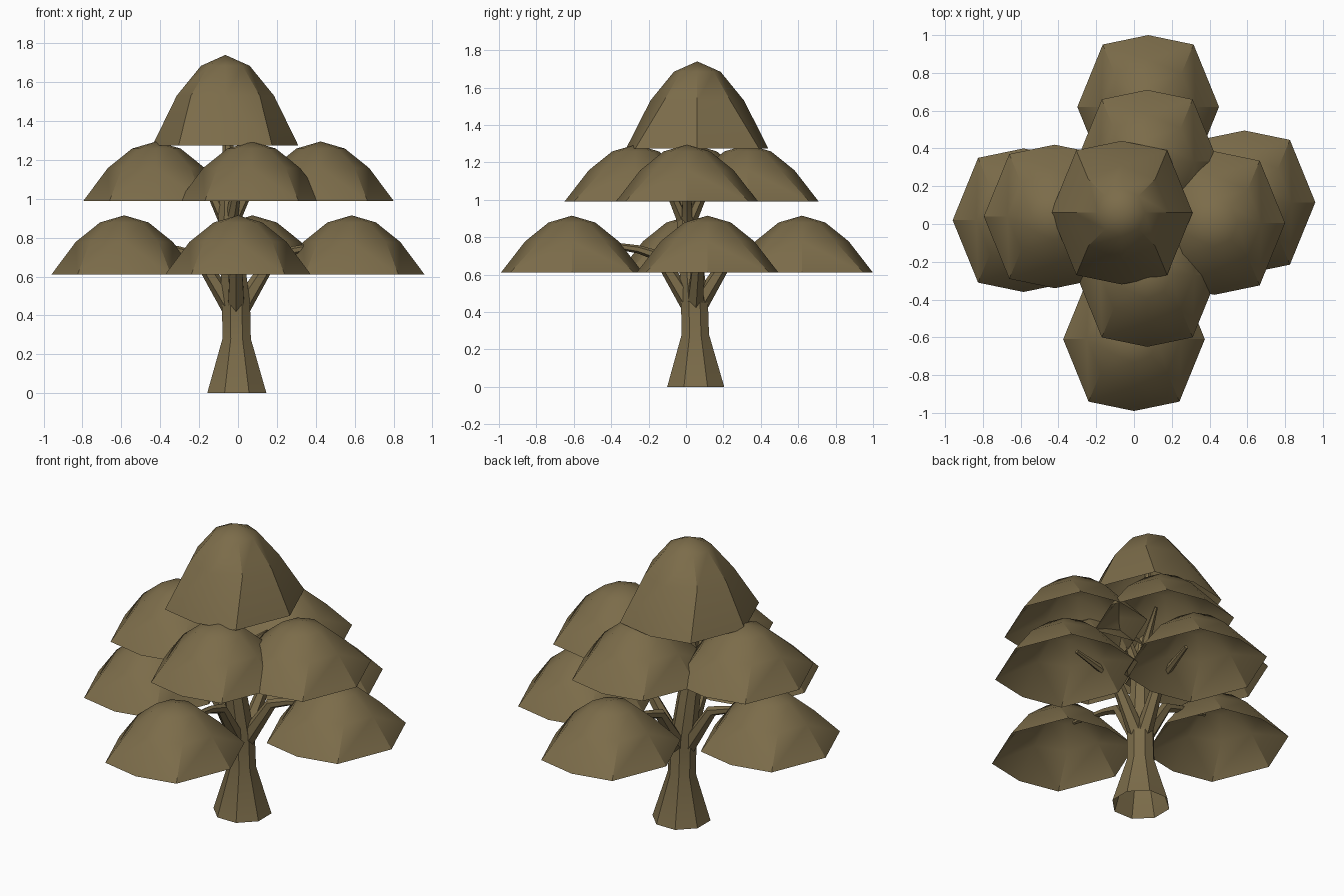
import bpy, bmesh, math
from mathutils import Vector

if "Cube" in bpy.data.objects:
    bpy.data.objects.remove(bpy.data.objects["Cube"])

bark = bpy.data.materials.new("olive brown")
bark.diffuse_color = (0.20, 0.15, 0.068, 1)
bark.use_nodes = True
bark.node_tree.nodes["Principled BSDF"].inputs["Base Color"].default_value = bark.diffuse_color


def finish(name, bm, angle):
    me = bpy.data.meshes.new(name)
    bm.to_mesh(me)
    bm.free()
    for p in me.polygons:
        p.use_smooth = True
    me.set_sharp_from_angle(angle=math.radians(angle))
    me.materials.append(bark)
    ob = bpy.data.objects.new(name, me)
    bpy.context.collection.objects.link(ob)


def dome(name, x, y, z, h):
    """Open eight-sided leaf canopy: rim, two rings and a tip."""
    bm = bmesh.new()
    rim, mid, top = [], [], []
    for i in range(8):
        a = i * math.pi / 4
        c, s = math.cos(a), math.sin(a)
        sx, sy = (0.34, 0.467) if i % 2 else (0.375, 0.38)
        rim.append(bm.verts.new((x + sx * c, y + sy * s, z)))
        mid.append(bm.verts.new((x + 0.25 * c, y + 0.25 * s, z + 0.55 * h)))
        top.append(bm.verts.new((x + 0.125 * c, y + 0.125 * s, z + 0.88 * h)))
    tip = bm.verts.new((x, y, z + h))
    for i in range(8):
        j = (i + 1) % 8
        if i % 2:  # diagonals run from the rim corners to the axis points
            bm.faces.new((rim[i], rim[j], mid[j]))
            bm.faces.new((rim[i], mid[j], mid[i]))
        else:
            bm.faces.new((rim[i], rim[j], mid[i]))
            bm.faces.new((rim[j], mid[j], mid[i]))
        bm.faces.new((mid[i], mid[j], top[j], top[i]))
        bm.faces.new((top[i], top[j], tip))
    finish(name, bm, 35)


def tube(name, path, radii, sides, flat_rings=False, cap=True):
    """Tapered limb along a path."""
    bm = bmesh.new()
    pts = [Vector(p) for p in path]
    rings = []
    for k, p in enumerate(pts):
        d = pts[min(k + 1, len(pts) - 1)] - pts[max(k - 1, 0)]
        if flat_rings:
            u, v = Vector((1, 0, 0)), Vector((0, 1, 0))
        else:
            d.normalize()
            u = Vector((-d.y, d.x, 0)).normalized()
            v = d.cross(u)
        ring = []
        for i in range(sides):
            a = 2 * math.pi * (i + 0.5) / sides
            ring.append(bm.verts.new(p + radii[k] * (u * math.cos(a) + v * math.sin(a))))
        rings.append(ring)
    for lo, hi in zip(rings, rings[1:]):
        for i in range(sides):
            j = (i + 1) % sides
            bm.faces.new((lo[i], lo[j], hi[j], hi[i]))
    if cap:
        bm.faces.new(rings[-1])
    bmesh.ops.recalc_face_normals(bm, faces=bm.faces)
    finish(name, bm, 30)


# Trunk, thinning into the leader under the top canopy
tube("trunk",
     [(-0.006, 0.052, 0), (-0.007, 0.05, 0.28), (-0.01, 0.045, 0.46),
      (-0.035, 0.02, 0.75), (-0.05, 0.0, 0.9), (-0.05, 0.03, 1.2), (-0.06, 0.05, 1.55)],
     [0.165, 0.079, 0.078, 0.065, 0.055, 0.034, 0.015], 8, True)

# Lower and middle canopies, each with a kneed branch
lower = {"left": (-0.585, 0.02), "right": (0.585, 0.115),
         "front": (0, -0.61), "back": (0.075, 0.62)}
middle = {"left": (-0.42, 0.04), "right": (0.425, 0.005),
          "front": (0.07, -0.27), "back": (0.07, 0.33)}
for side, (x, y) in lower.items():
    dome("lower_canopy_" + side, x, y, 0.61, 0.305)
    d = Vector((x, y - 0.045, 0)).normalized()
    o = Vector((-0.01, 0.045, 0))
    tube("lower_branch_" + side,
         [o + d * 0.02 + Vector((0, 0, 0.43)), o + d * 0.19 + Vector((0, 0, 0.70)),
          o + d * 0.30 + Vector((0, 0, 0.735)), (x * 0.85, y * 0.85, 0.775)],
         [0.05, 0.032, 0.022, 0.012], 6)
for side, (x, y) in middle.items():
    dome("middle_canopy_" + side, x, y, 0.99, 0.305)
    d = Vector((x + 0.045, y, 0)).normalized()
    o = Vector((-0.045, 0.005, 0))
    tube("middle_branch_" + side,
         [o + Vector((0, 0, 0.84)), o + d * 0.10 + Vector((0, 0, 1.05)),
          o + d * 0.24 + Vector((0, 0, 1.17))],
         [0.036, 0.025, 0.01], 6)

# Taller canopy at the top
dome("top_canopy", -0.065, 0.06, 1.275, 0.465)
